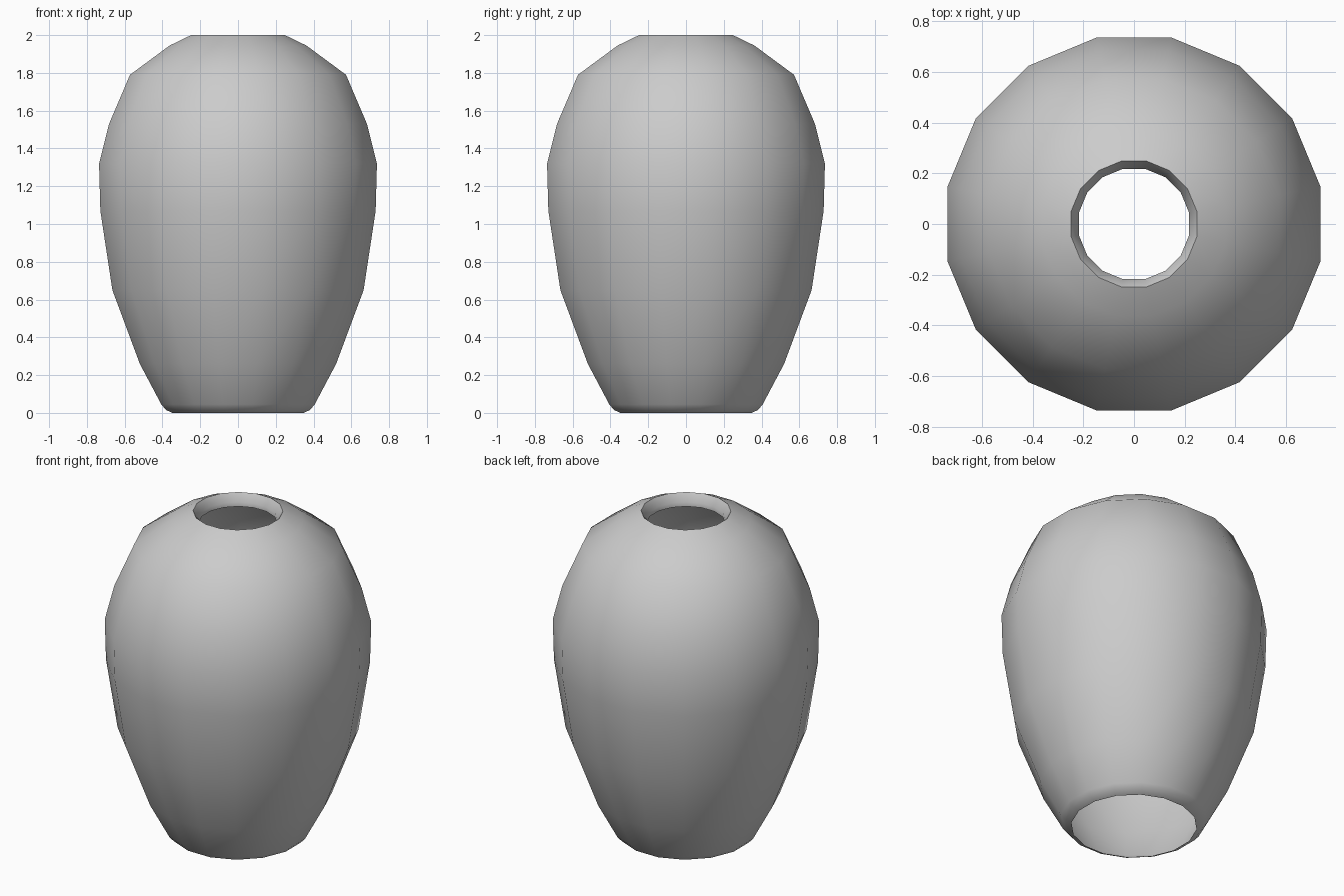
import bpy, bmesh, math
from mathutils import Matrix

if "Cube" in bpy.data.objects:
    bpy.data.objects.remove(bpy.data.objects["Cube"])

SIDES = 16

# Profile (radius, height): open foot, body, shoulder, then lip turned inward
profile = [
    (0.354, 0.0), (0.388, 0.015), (0.414, 0.045), (0.53, 0.26),
    (0.678, 0.65), (0.743, 1.07), (0.75, 1.32), (0.696, 1.53),
    (0.583, 1.79), (0.369, 1.945), (0.253, 2.0),
    (0.222, 1.952), (0.222, 1.925),
]

# Vase body: the profile turned around z, a flat side facing each axis
bm = bmesh.new()
verts = [bm.verts.new((r, 0, z)) for r, z in profile]
edges = [bm.edges.new(pair) for pair in zip(verts, verts[1:])]
bmesh.ops.spin(bm, geom=verts + edges, cent=(0, 0, 0), axis=(0, 0, 1),
               angle=2 * math.pi, steps=SIDES, use_duplicate=False)
bmesh.ops.remove_doubles(bm, verts=bm.verts, dist=0.0005)
bmesh.ops.rotate(bm, verts=bm.verts, cent=(0, 0, 0),
                 matrix=Matrix.Rotation(math.pi / SIDES, 3, 'Z'))

# Outward normals on the open shell
bm.normal_update()
side = max(bm.faces, key=lambda f: f.calc_area())
c = side.calc_center_median()
if side.normal.x * c.x + side.normal.y * c.y < 0:
    bmesh.ops.reverse_faces(bm, faces=bm.faces)

mesh = bpy.data.meshes.new("vase_body")
bm.to_mesh(mesh)
bm.free()
vase = bpy.data.objects.new("vase_body", mesh)
bpy.context.collection.objects.link(vase)

# Smooth shading with a crisp lip
bpy.context.view_layer.objects.active = vase
vase.select_set(True)
bpy.ops.object.shade_smooth_by_angle(angle=math.radians(50))
